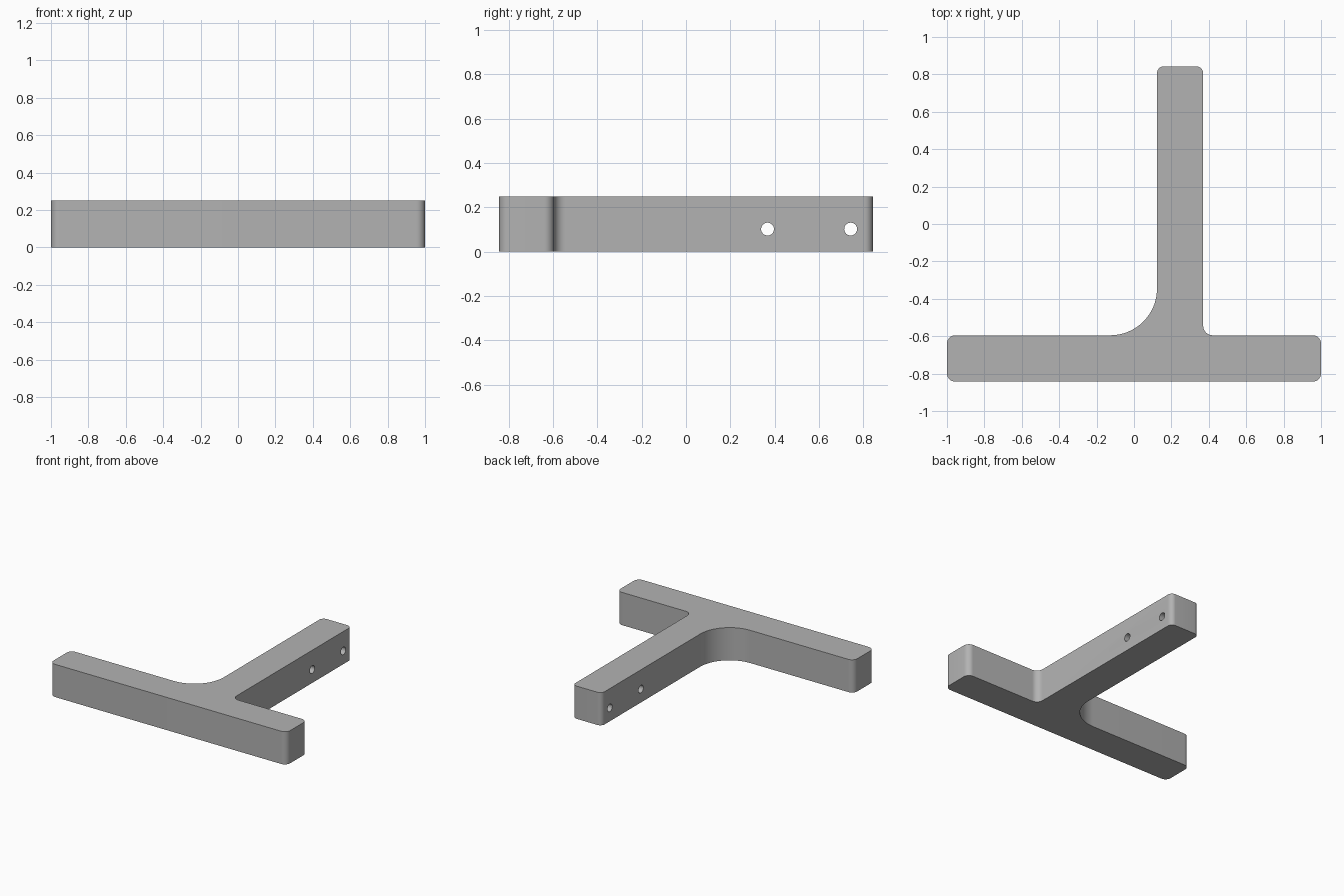
import bpy, bmesh, math
from mathutils import Vector

cube = bpy.data.objects.get("Cube")
if cube:
    bpy.data.objects.remove(cube, do_unlink=True)

HEIGHT = 0.25
BACK, FRONT, BAR_BACK = 0.843, -0.843, -0.595
STEM_L, STEM_R = 0.123, 0.37


def link(name, bm):
    mesh = bpy.data.meshes.new(name)
    bm.to_mesh(mesh)
    bm.free()
    obj = bpy.data.objects.new(name, mesh)
    bpy.context.scene.collection.objects.link(obj)
    return obj


def fillet(prev, corner, nxt, radius, steps):
    """Points of an arc rounding a right-angled corner."""
    a = (prev - corner).normalized() * radius
    b = (nxt - corner).normalized() * radius
    centre = corner + a + b
    angles = [math.pi / 2 * i / steps for i in range(steps + 1)]
    return [centre - b * math.cos(t) - a * math.sin(t) for t in angles]


# T-shaped outline: corner x, y and rounding radius
corners = [
    (-1, FRONT, 0.045), (1, FRONT, 0.045), (1, BAR_BACK, 0.045),
    (STEM_R, BAR_BACK, 0.05), (STEM_R, BACK, 0.037),
    (STEM_L, BACK, 0.037), (STEM_L, BAR_BACK, 0.25), (-1, BAR_BACK, 0.045),
]
points = [Vector((x, y, 0)) for x, y, r in corners]
outline = []
for i, (x, y, r) in enumerate(corners):
    outline += fillet(points[i - 1], points[i], points[(i + 1) % len(points)],
                      r, 24 if r > 0.1 else 10)

# Solid bracket body
bm = bmesh.new()
base = bm.faces.new([bm.verts.new(p) for p in outline])
top = bmesh.ops.extrude_face_region(bm, geom=[base])
bmesh.ops.translate(bm, vec=(0, 0, HEIGHT),
                    verts=[v for v in top["geom"] if isinstance(v, bmesh.types.BMVert)])
bmesh.ops.recalc_face_normals(bm, faces=bm.faces)
bracket = link("t_bracket", bm)

# Two screw holes through the stem
bm = bmesh.new()
for y in (0.368, 0.743):
    hole = bmesh.ops.create_cone(bm, cap_ends=True, segments=32,
                                 radius1=0.029, radius2=0.029, depth=0.6)
    bmesh.ops.rotate(bm, verts=hole["verts"], cent=(0, 0, 0),
                     matrix=Vector((0, 0, 1)).rotation_difference(Vector((1, 0, 0))).to_matrix())
    bmesh.ops.translate(bm, verts=hole["verts"],
                        vec=((STEM_L + STEM_R) / 2, y, 0.102))
cutter = link("hole_cutter", bm)
cutter.hide_render = True

grey = bpy.data.materials.new("mid grey")
grey.use_nodes = True
colour = (0.45, 0.45, 0.45, 1)
grey.diffuse_color = colour
grey.node_tree.nodes["Principled BSDF"].inputs["Base Color"].default_value = colour
bracket.data.materials.append(grey)
cutter.data.materials.append(grey)

# Apply the cut, then drop the cutter and smooth the rounded walls
cut = bracket.modifiers.new("screw_holes", "BOOLEAN")
cut.object = cutter
cut.solver = "EXACT"
bpy.ops.object.select_all(action="DESELECT")
bracket.select_set(True)
bpy.context.view_layer.objects.active = bracket
bpy.ops.object.modifier_apply(modifier=cut.name)
bpy.data.objects.remove(cutter, do_unlink=True)
bpy.ops.object.shade_smooth_by_angle(angle=math.radians(30))
